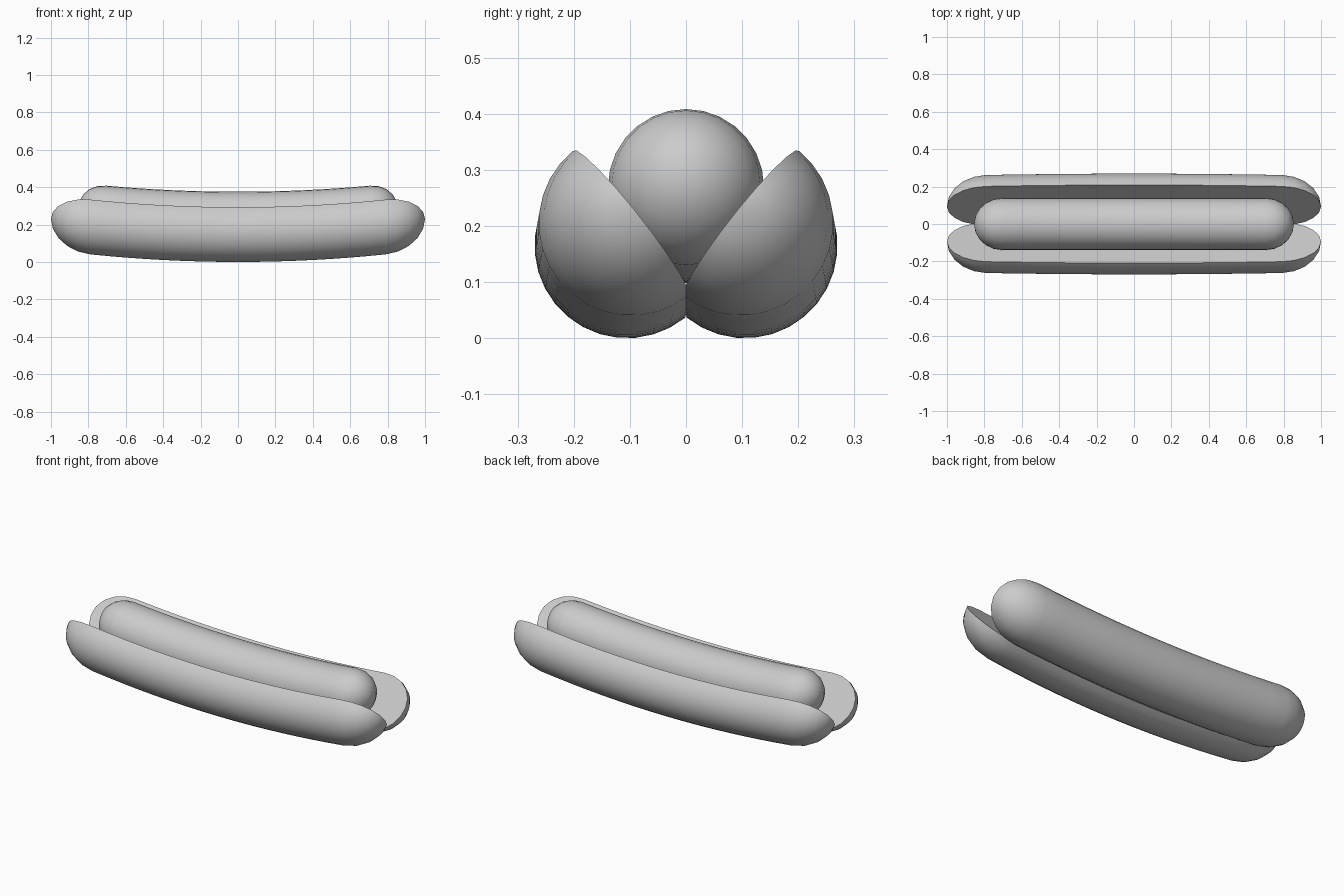
import bpy, bmesh
from math import sin, cos, pi, radians

if "Cube" in bpy.data.objects:
    bpy.data.objects.remove(bpy.data.objects["Cube"])


def bend(x):
    # upward curve shared by all parts
    return 0.065 * x * x


def loft(name, section, half_len, cap, radius, y0, z0, pinch=0.0, caps=5):
    """Sweep a unit (y, z) section along the curved axis with rounded ends."""
    straight = half_len - cap
    stations = []
    for i in range(1, caps + 1):
        a = pi / 2 * (1 - i / caps)
        stations.append((-(straight + cap * sin(a)), cos(a)))
    n = 16
    for i in range(1, n):
        stations.append((-straight + 2 * straight * i / n, 1.0))
    stations += [(-x, s) for x, s in reversed(stations[:caps])]

    bm = bmesh.new()

    def point(x, s, y, z):
        return bm.verts.new((x, y0 - pinch * x * x * (1 if y0 > 0 else -1) + y * radius * s,
                             z0 + bend(x) + z * radius * s))

    rings = [[point(x, s, y, z) for y, z in section] for x, s in stations]
    m = len(section)
    for r0, r1 in zip(rings, rings[1:]):
        for j in range(m):
            k = (j + 1) % m
            bm.faces.new((r0[j], r0[k], r1[k], r1[j]))
    for ring, x in ((rings[0], -half_len), (rings[-1], half_len)):
        pole = point(x, 0, 0, 0)
        for j in range(m):
            bm.faces.new((ring[j], ring[(j + 1) % m], pole))
    bmesh.ops.recalc_face_normals(bm, faces=bm.faces)
    mesh = bpy.data.meshes.new(name)
    bm.to_mesh(mesh)
    bm.free()
    obj = bpy.data.objects.new(name, mesh)
    bpy.context.collection.objects.link(obj)
    bpy.ops.object.select_all(action='DESELECT')
    obj.select_set(True)
    bpy.context.view_layer.objects.active = obj
    bpy.ops.object.shade_smooth_by_angle(angle=radians(45))
    return obj


# sausage
circle = [(cos(2 * pi * i / 28), sin(2 * pi * i / 28)) for i in range(28)]
loft("sausage", circle, 0.855, 0.15, 0.139, 0.0, 0.237)

# bun halves: half-round section with a slanted flat inner face
arc = [radians(51 - 180 * i / 16) for i in range(17)]
for side, name in ((-1, "bun_front"), (1, "bun_back")):
    half = [(side * cos(a), sin(a)) for a in arc] + [(0.0, 0.0)]
    loft(name, half, 1.0, 0.21, 0.165, side * 0.105, 0.165, pinch=0.012)
